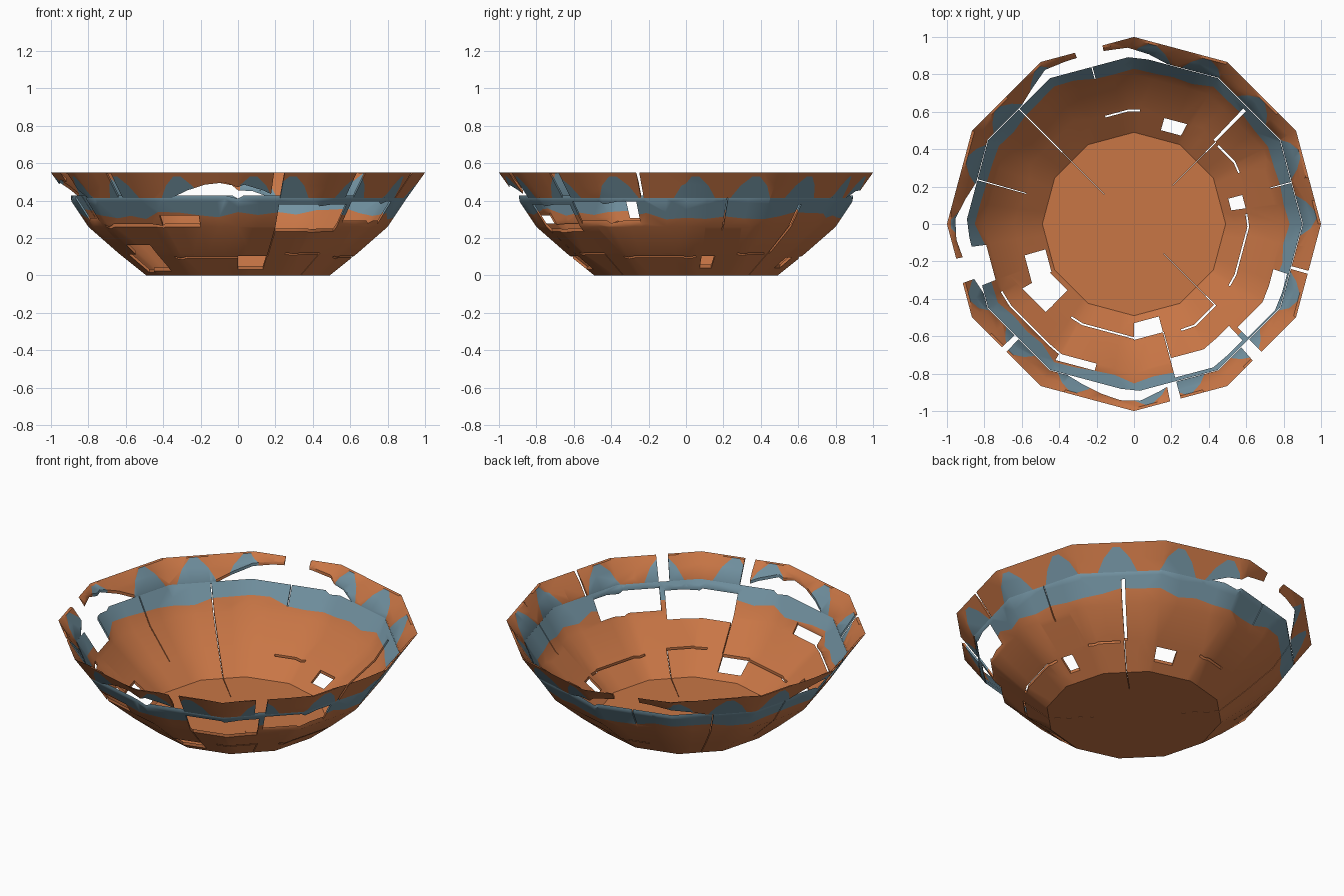
import bpy, bmesh, math, random

if "Cube" in bpy.data.objects:
    bpy.data.objects.remove(bpy.data.objects["Cube"])

random.seed(4)
COLS = 48
THICK = 0.018
PROFILE = [(0, 0), (.49, 0), (.64, .12), (.8, .26), (.9, .41), (1, .55)]


def material(name, rgb):
    m = bpy.data.materials.new(name)
    m.diffuse_color = (*rgb, 1)
    m.use_nodes = True
    m.node_tree.nodes["Principled BSDF"].inputs["Base Color"].default_value = m.diffuse_color
    return m


CLAY = material("terracotta", (.58, .18, .06))
BLUE = material("grey_blue_glaze", (.17, .29, .36))


def height(r):
    for (r0, z0), (r1, z1) in zip(PROFILE, PROFILE[1:]):
        if r <= r1:
            return z0 + (z1 - z0) * (r - r0) / (r1 - r0)
    return PROFILE[-1][1]


def polar(r, a):
    # point on a twelve-sided outline of radius r
    r *= math.cos(math.radians(15)) / math.cos(math.radians(a % 30 - 15))
    return (r * math.cos(math.radians(a)), r * math.sin(math.radians(a)))


def band(a0, a1, inner, outer):
    # outline between two radius rules, over an angle range
    n = max(1, math.ceil((a1 - a0) / 7.5))
    ts = [i / n for i in range(n + 1)]
    return ([polar(inner(t), a0 + (a1 - a0) * t) for t in ts]
            + [polar(outer(t), a0 + (a1 - a0) * t) for t in reversed(ts)])


def patch(a0, a1, r0, r1):
    return band(a0, a1, lambda t: r0, lambda t: r1)


def crescent(a0, a1, width):
    return band(a0, a1, lambda t: .9, lambda t: .902 + width * math.sin(math.pi * t))


# crescent gaps between body and rim, then full breaks through the rim
HOLES = [crescent(*c) for c in [(78, 134, .07), (165, 205, .07), (246, 285, .06)]]
HOLES += [patch(a, a + w, .9, 1.1) for a, w in
          [(100, 9), (191, 8), (223, 2), (281.5, 3.5), (311, 4), (344, 1)]]
# lost shards
HOLES += [patch(*p) for p in [
    (188, 202, .82, .902), (-45, -18, .81, .89), (-75, -47, .77, .88), (196, 210, .51, .63),
    (210, 225, .52, .69), (-120, -105, .8, .84), (-90, -75, .53, .62), (62, 74, .54, .61),
    (8, 15, .54, .62)]]
# cracks running round the bowl, then cracks running outward
HOLES += [patch(a0, a1, r, r + .01) for a0, a1, r in [
    (26, 43, .63), (207, 241, .8), (87, 105, .61), (-33, 5, .61), (236, 270, .605), (-66, -45, .63)]]
HOLES += [patch(a, a + .4, r0, r1) for a, r0, r1 in [
    (134.8, .23, .9), (-45.2, .23, .64), (44.8, .3, .64), (104.8, .83, .9), (164, .62, .9),
    (14.6, .78, .9), (-75, .62, .79)]]
HOLES.append(patch(45.2, 46.6, .64, .88))

# painted peaks climbing the rim
PEAKS = [3, 23, 44, 66, 84, 104, 122, 140, 159, 180, 204, 226, 250, 275, 288, 313, 336]
TRIANGLES = [[polar(r, a + s * w) for s, r, w in
              [(-1, .89, 8), (1, .89, 8), (1, .95, 4.5), (1, .985, 1.2), (-1, .985, 1.2), (-1, .95, 4.5)]]
             for a in PEAKS]


def inside(p, poly):
    hit = False
    for (x0, y0), (x1, y1) in zip(poly, poly[1:] + poly[:1]):
        if (y0 > p.y) != (y1 > p.y) and p.x < x0 + (x1 - x0) * (p.y - y0) / (y1 - y0):
            hit = not hit
    return hit


def stamp(bm, poly):
    # cut the outline into the sheet and return the faces within it
    for (x0, y0), (x1, y1) in zip(poly, poly[1:] + poly[:1]):
        near = []
        for f in bm.faces:
            xs = [v.co.x for v in f.verts]
            ys = [v.co.y for v in f.verts]
            if (min(xs) <= max(x0, x1) and max(xs) >= min(x0, x1)
                    and min(ys) <= max(y0, y1) and max(ys) >= min(y0, y1)):
                near.append(f)
        if near:
            geom = near + list({e for f in near for e in f.edges}) + list({v for f in near for v in f.verts})
            bmesh.ops.bisect_plane(bm, geom=geom, dist=1e-5, plane_co=(x0, y0, 0),
                                   plane_no=(y1 - y0, x0 - x1, 0))
    return [f for f in bm.faces if inside(f.calc_center_median(), poly)]


WOBBLE = [random.uniform(-.015, .015) for _ in range(COLS)]


def shell(name, radii, painted_row=None):
    bm = bmesh.new()
    rows = []
    for i, r in enumerate(radii):
        row = []
        for c in range(COLS):
            rr = r + WOBBLE[c] if i == painted_row else r
            row.append(bm.verts.new((*polar(rr, 360 * c / COLS), height(rr))))
        rows.append(row)
    for i in range(len(rows) - 1):
        for c in range(COLS):
            d = (c + 1) % COLS
            f = bm.faces.new((rows[i][c], rows[i][d], rows[i + 1][d], rows[i + 1][c]))
            f.material_index = int(i == painted_row)
    bmesh.ops.remove_doubles(bm, verts=bm.verts[:], dist=1e-5)
    # painted triangles, then missing pieces
    for t in TRIANGLES:
        for f in stamp(bm, t):
            f.material_index = 1
    for h in HOLES:
        bmesh.ops.delete(bm, geom=stamp(bm, h), context='FACES')
    # wall thickness, tapering to the lip
    ext = bmesh.ops.extrude_face_region(bm, geom=bm.faces[:], use_keep_orig=True)
    for v in ext["geom"]:
        if isinstance(v, bmesh.types.BMVert):
            v.co.z = min(.55, v.co.z + THICK)
    bmesh.ops.remove_doubles(bm, verts=bm.verts[:], dist=1e-5)
    bmesh.ops.recalc_face_normals(bm, faces=bm.faces[:])
    me = bpy.data.meshes.new(name)
    bm.to_mesh(me)
    bm.free()
    me.materials.append(CLAY)
    me.materials.append(BLUE)
    ob = bpy.data.objects.new(name, me)
    bpy.context.collection.objects.link(ob)
    bpy.ops.object.select_all(action='DESELECT')
    ob.select_set(True)
    bpy.context.view_layer.objects.active = ob
    bpy.ops.object.shade_smooth_by_angle(angle=math.radians(35))


# bowl body with the glazed band on top, and the rim shards above it
shell("bowl_body", [0, .25, .49, .64, .8, .84, .9], painted_row=5)
shell("rim_shards", [.903, .95, 1])
